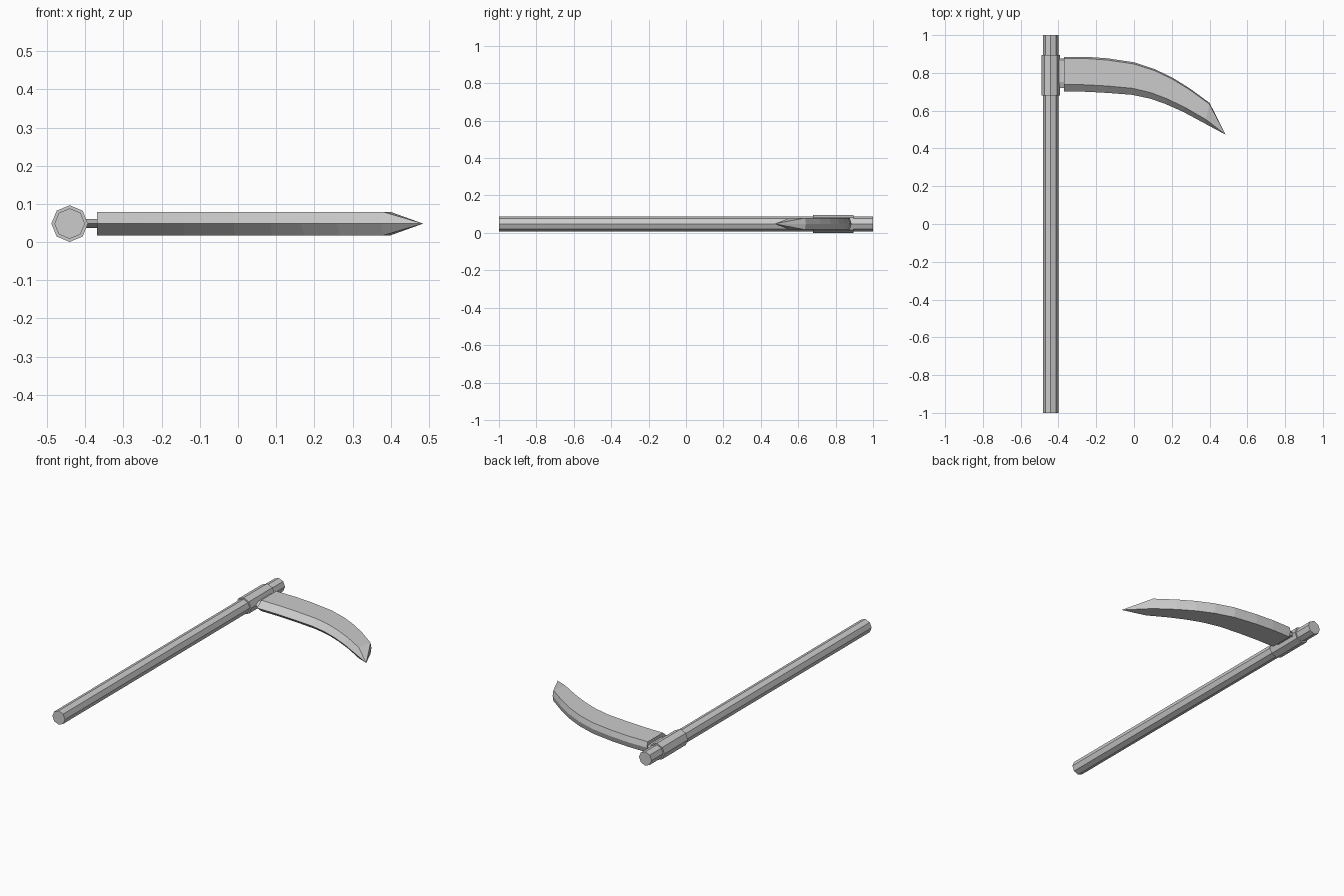
import bpy, bmesh, math

if "Cube" in bpy.data.objects:
    bpy.data.objects.remove(bpy.data.objects["Cube"])

CX, CZ = -0.441, 0.0485   # axis of the shaft


def make_object(name, bm):
    bmesh.ops.recalc_face_normals(bm, faces=bm.faces)
    mesh = bpy.data.meshes.new(name)
    bm.to_mesh(mesh)
    bm.free()
    obj = bpy.data.objects.new(name, mesh)
    bpy.context.collection.objects.link(obj)
    return obj


def octagon_rod(name, radius, y0, y1):
    """Eight-sided rod along y with corners at top and bottom."""
    bm = bmesh.new()
    rings = [[bm.verts.new((CX + radius * math.cos(i * math.pi / 4), y,
                            CZ + radius * math.sin(i * math.pi / 4)))
              for i in range(8)] for y in (y0, y1)]
    loft(bm, rings)
    bm.faces.new(rings[0])
    bm.faces.new(rings[1])
    return make_object(name, bm)


def loft(bm, rings):
    for a, b in zip(rings, rings[1:]):
        n = len(a)
        for i in range(n):
            bm.faces.new((a[i], a[(i + 1) % n], b[(i + 1) % n], b[i]))


def blade_ring(bm, outer, inner, half):
    """Six-point section: sharp inner edge, flat sides, shallow spine ridge."""
    section = [(0, 0), (0.2, half), (0.95, half), (1, 0), (0.95, -half), (0.2, -half)]
    return [bm.verts.new((inner[0] + (outer[0] - inner[0]) * t,
                          inner[1] + (outer[1] - inner[1]) * t, CZ + z))
            for t, z in section]


# Shaft and collar
octagon_rod("shaft", 0.040, -1.0, 1.0)
octagon_rod("collar", 0.048, 0.68, 0.895)

# Curved blade: (outer x, y), (inner x, y) stations, then a point
stations = [
    ((-0.37, 0.885), (-0.37, 0.702)),
    ((-0.25, 0.885), (-0.25, 0.700)),
    ((-0.14, 0.877), (-0.14, 0.694)),
    ((0.00, 0.856), (-0.01, 0.684)),
    ((0.11, 0.820), (0.085, 0.664)),
    ((0.205, 0.774), (0.165, 0.636)),
    ((0.295, 0.718), (0.26, 0.594)),
    ((0.40, 0.641), (0.375, 0.532)),
]
bm = bmesh.new()
rings = [blade_ring(bm, o, i, 0.031) for o, i in stations]
loft(bm, rings)
bm.faces.new(rings[0])
tip = bm.verts.new((0.485, 0.473, CZ))
last = rings[-1]
for i in range(6):
    bm.faces.new((last[i], last[(i + 1) % 6], tip))
make_object("blade", bm)

# Tang joining the blade to the collar
bm = bmesh.new()
rings = [blade_ring(bm, (x, 0.877), (x, 0.720), 0.012) for x in (-0.425, -0.365)]
loft(bm, rings)
for ring in rings:
    bm.faces.new(ring)
make_object("tang", bm)
